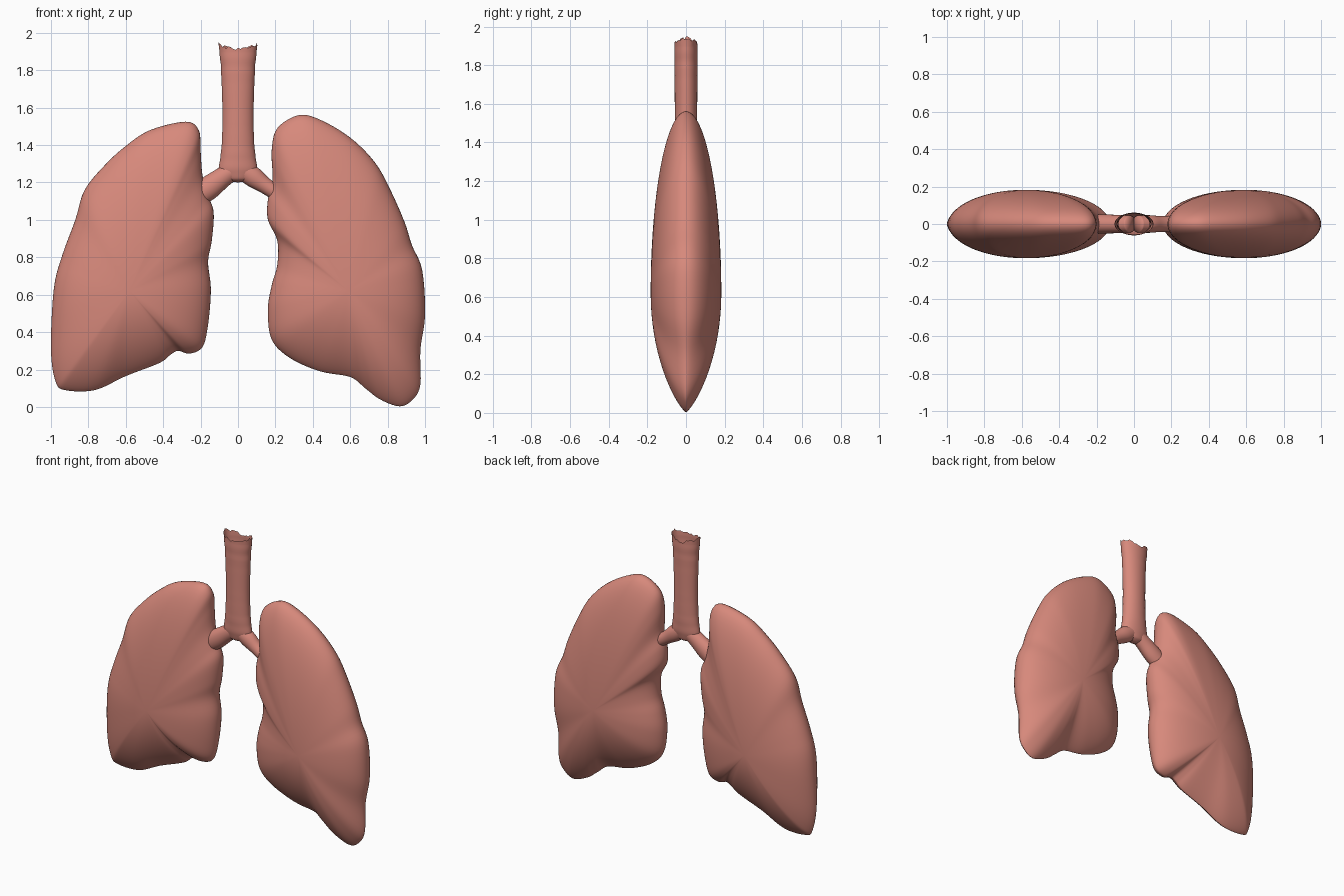
import bpy, bmesh, math, random
from mathutils import Vector

if "Cube" in bpy.data.objects:
    bpy.data.objects.remove(bpy.data.objects["Cube"])

random.seed(4)
tissue = bpy.data.materials.new("salmon_tissue")
tissue.diffuse_color = (0.68, 0.25, 0.20, 1)
tissue.use_nodes = True
tissue.node_tree.nodes["Principled BSDF"].inputs["Base Color"].default_value = tissue.diffuse_color


def loft(name, rings, start=None, end=None):
    """Skin closed rings of points; optional tip points close the ends."""
    bm = bmesh.new()
    loops = [[bm.verts.new(p) for p in r] for r in rings]
    n = len(loops[0])
    for a, b in zip(loops, loops[1:]):
        for i in range(n):
            j = (i + 1) % n
            bm.faces.new((a[i], a[j], b[j], b[i]))
    for tip, loop in ((start, loops[0]), (end, loops[-1])):
        if tip:
            t = bm.verts.new(tip)
            for i in range(n):
                bm.faces.new((loop[i], loop[(i + 1) % n], t))
    bmesh.ops.recalc_face_normals(bm, faces=bm.faces)
    me = bpy.data.meshes.new(name)
    bm.to_mesh(me)
    bm.free()
    me.materials.append(tissue)
    me.shade_smooth()
    ob = bpy.data.objects.new(name, me)
    bpy.context.collection.objects.link(ob)
    return ob


def spline(pts, steps, closed):
    """Catmull-Rom resampling of a list of tuples."""
    pts = [Vector(p) for p in pts]
    n = len(pts)
    get = (lambda i: pts[i % n]) if closed else (lambda i: pts[min(max(i, 0), n - 1)])
    out = []
    for i in range(n if closed else n - 1):
        a, b, c, d = (get(i + k) for k in (-1, 0, 1, 2))
        for s in range(steps):
            t = s / steps
            out.append(0.5 * (2 * b + (c - a) * t + (2 * a - 5 * b + 4 * c - d) * t * t
                              + (3 * b - a - 3 * c + d) * t ** 3))
    if not closed:
        out.append(pts[-1])
    return out


def lung(name, outline, cx, cz=0.62, depth=0.183, n=18):
    """Inflate an x-z outline around its centre; thinner towards the base."""
    edge = spline(outline, 5, True)
    rings = []
    for k in range(-n + 1, n):
        a = k / n * math.pi / 2
        t, s = math.cos(a), math.sin(a)
        ring = []
        for p in edge:
            dx, dz = p.x - cx, p.y - cz
            down = max(0, -dz / math.hypot(dx, dz))
            y = math.copysign(depth * abs(s) ** (1 + 0.7 * down ** 2), s)
            ring.append((cx + dx * t, y, cz + dz * t))
        rings.append(ring)
    return loft(name, rings, (cx, -depth, cz), (cx, depth, cz))


# Lungs
lung("lung_left_of_view", [
    (-.28, 1.525), (-.21, 1.48), (-.2, 1.37), (-.19, 1.24), (-.16, 1.13), (-.13, 1.04),
    (-.14, .89), (-.16, .775), (-.145, .63), (-.16, .44), (-.19, .32), (-.26, .285),
    (-.32, .3), (-.36, .28), (-.42, .235), (-.6, .165), (-.765, .09), (-.925, .09),
    (-.975, .135), (-1, .305), (-.985, .63), (-.94, .81), (-.87, 1.0), (-.82, 1.16),
    (-.71, 1.295), (-.6, 1.395), (-.47, 1.48)], -.58)
lung("lung_right_of_view", [
    (.325, 1.56), (.44, 1.535), (.6, 1.44), (.73, 1.31), (.81, 1.17), (.89, .99),
    (.93, .865), (.985, .73), (1, .49), (.975, .305), (.975, .12), (.935, .04),
    (.865, .003), (.76, .04), (.68, .1), (.6, .16), (.44, .19), (.28, .26),
    (.18, .36), (.16, .52), (.18, .65), (.21, .76), (.21, .89), (.16, 1.0),
    (.16, 1.11), (.185, 1.21), (.18, 1.37), (.21, 1.49)], .59)

# Windpipe: oval tube, open and slightly ragged at the top (z, x radius, y radius)
SEG = 48
rows = spline([(1.205, .035, .02), (1.22, .075, .04), (1.255, .1, .05), (1.3, .1, .055),
               (1.38, .089, .057), (1.55, .083, .058), (1.75, .088, .059),
               (1.84, .093, .06), (1.9, .1, .06)], 5, False)
ang = [2 * math.pi * i / SEG for i in range(SEG)]
rings = []
for z, rx, ry in rows:
    w = 1 + 0.012 * math.sin(z * 75)
    rings.append([(rx * w * math.cos(a), ry * w * math.sin(a), z) for a in ang])
rings.append([(.104 * math.cos(a), .06 * math.sin(a),
               1.91 + .03 * math.cos(a) ** 2 + random.uniform(-.008, .012)) for a in ang])
loft("windpipe", rings, (0, 0, 1.2))


def bronchus(name, stations):
    """Round tube along an x-z path of (x, z, radius, y radius)."""
    path = spline(stations, 6, False)
    rings = []
    for i, p in enumerate(path):
        d = path[min(i + 1, len(path) - 1)] - path[max(i - 1, 0)]
        nx, nz = Vector((-d[1], d[0])).normalized()
        rings.append([(p[0] + nx * p[2] * math.cos(a), p[3] * math.sin(a),
                       p[1] + nz * p[2] * math.cos(a)) for a in ang[::2]])
    ends = [(p[0], 0, p[1]) for p in (path[0], path[-1])]
    loft(name, rings, *ends)


# Bronchi joining the windpipe to each lung
bronchus("bronchus_left_of_view", [(-.02, 1.27, .05, .045), (-.085, 1.225, .055, .048),
                                   (-.165, 1.165, .064, .052), (-.26, 1.1, .058, .05)])
bronchus("bronchus_right_of_view", [(.02, 1.27, .05, .045), (.08, 1.23, .055, .047),
                                    (.15, 1.18, .043, .042), (.26, 1.11, .042, .042)])
